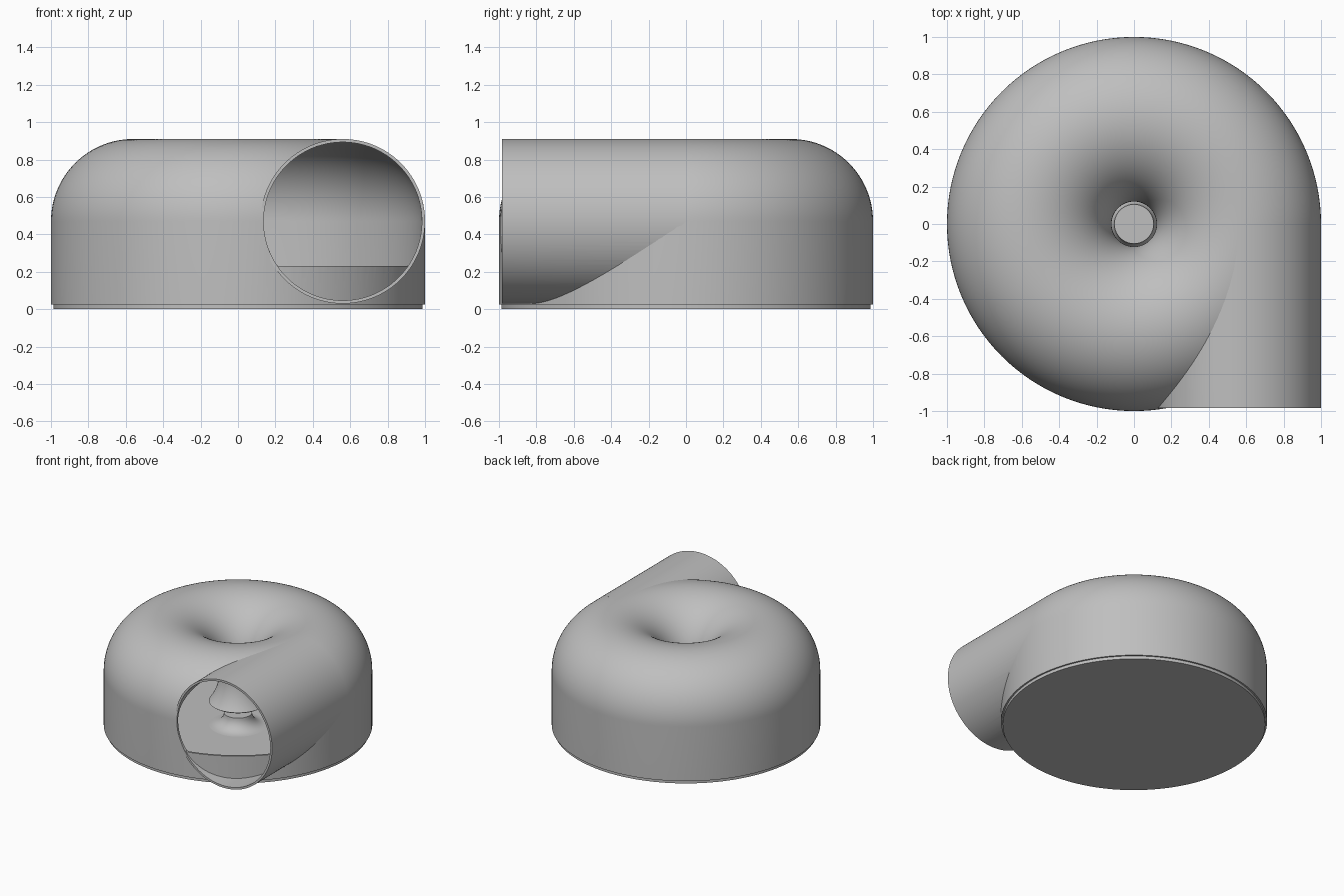
import bpy, bmesh
from math import sin, cos, pi, radians

cube = bpy.data.objects.get("Cube")
if cube:
    bpy.data.objects.remove(cube, do_unlink=True)

MID_R, MID_Z = 0.56, 0.47      # centre of the ring section and of the outlet
OUT_R, IN_R = 0.44, 0.423      # outer and inner skin

grey = bpy.data.materials.new("grey plastic")
grey.use_nodes = True
colour = (0.52, 0.52, 0.52, 1)
grey.diffuse_color = colour
grey.node_tree.nodes["Principled BSDF"].inputs["Base Color"].default_value = colour


def finish(name, bm):
    bmesh.ops.remove_doubles(bm, verts=bm.verts, dist=1e-5)
    bmesh.ops.recalc_face_normals(bm, faces=bm.faces)
    mesh = bpy.data.meshes.new(name)
    bm.to_mesh(mesh)
    bm.free()
    mesh.materials.append(grey)
    obj = bpy.data.objects.new(name, mesh)
    bpy.context.collection.objects.link(obj)
    return obj


def arc(radius, start, end, steps=40):
    angles = [radians(start + (end - start) * i / steps) for i in range(steps + 1)]
    return [(MID_R + radius * cos(a), MID_Z + radius * sin(a)) for a in angles]


def lathe(name, profile, closed=False, steps=128):
    bm = bmesh.new()
    verts = [bm.verts.new((r, 0, z)) for r, z in profile]
    edges = [bm.edges.new(pair) for pair in zip(verts, verts[1:])]
    if closed:
        edges.append(bm.edges.new((verts[-1], verts[0])))
    bmesh.ops.spin(bm, geom=verts + edges, cent=(0, 0, 0), axis=(0, 0, 1),
                   angle=2 * pi, steps=steps, use_merge=True)
    return finish(name, bm)


def pipe(name, radii, y0, y1, floor=-1, steps=128):
    """Solid rod for one radius, hollow tube for two, flat below the floor."""
    bm = bmesh.new()
    rings = []
    for y in (y0, y1):
        for r in radii:
            rings.append([bm.verts.new((MID_R + r * cos(2 * pi * i / steps), y,
                          max(floor, MID_Z + r * sin(2 * pi * i / steps))))
                          for i in range(steps)])
    if len(radii) == 1:
        bm.faces.new(rings[0])
        bm.faces.new(rings[1])
        pairs = [(0, 1)]
    else:
        pairs = [(0, 1), (1, 3), (3, 2), (2, 0)]
    for a, b in pairs:
        for i in range(steps):
            j = (i + 1) % steps
            bm.faces.new((rings[a][i], rings[a][j], rings[b][j], rings[b][i]))
    return finish(name, bm)


def activate(obj):
    bpy.ops.object.select_all(action='DESELECT')
    obj.select_set(True)
    bpy.context.view_layer.objects.active = obj


def subtract(obj, cutter):
    mod = obj.modifiers.new("cut", 'BOOLEAN')
    mod.operation, mod.solver, mod.object = 'DIFFERENCE', 'EXACT', cutter
    activate(obj)
    bpy.ops.object.modifier_apply(modifier=mod.name)
    bpy.data.objects.remove(cutter, do_unlink=True)


# Ring-shaped housing whose inlet funnel flares out again below the throat
outer = [(1, 0.025)] + arc(OUT_R, 0, 216, 72)
inner = arc(IN_R, 216, 0, 72) + [(MID_R + IN_R, 0.025)]
housing = lathe("housing", outer + inner, closed=True)
subtract(housing, pipe("outlet_cutter", [IN_R], -1.2, -0.02, floor=0.23))

# Tangential outlet, trimmed where it enters the housing
outlet = pipe("outlet_tube", [OUT_R, IN_R], -0.985, 0)
plug = lathe("housing_plug", [(0, -0.1), (0.99, -0.1), (0.99, MID_Z)]
             + arc(0.43, 0, 180)[1:] + [(0, MID_Z)])
subtract(outlet, plug)

# Base plate
base = lathe("base_plate", [(0, 0), (0.987, 0), (0.987, 0.025), (0, 0.025)])

# Flared hub on the base, below the inlet
flare = [(0.216 - 0.111 * sin(t * pi / 16), 0.025 + 0.1 * (1 - cos(t * pi / 16)))
         for t in range(9)]
hub = lathe("inlet_hub", [(0, 0.025)] + flare + [(0, 0.125)])

for part in (housing, outlet, base, hub):
    activate(part)
    bpy.ops.object.shade_smooth_by_angle(angle=radians(30))
